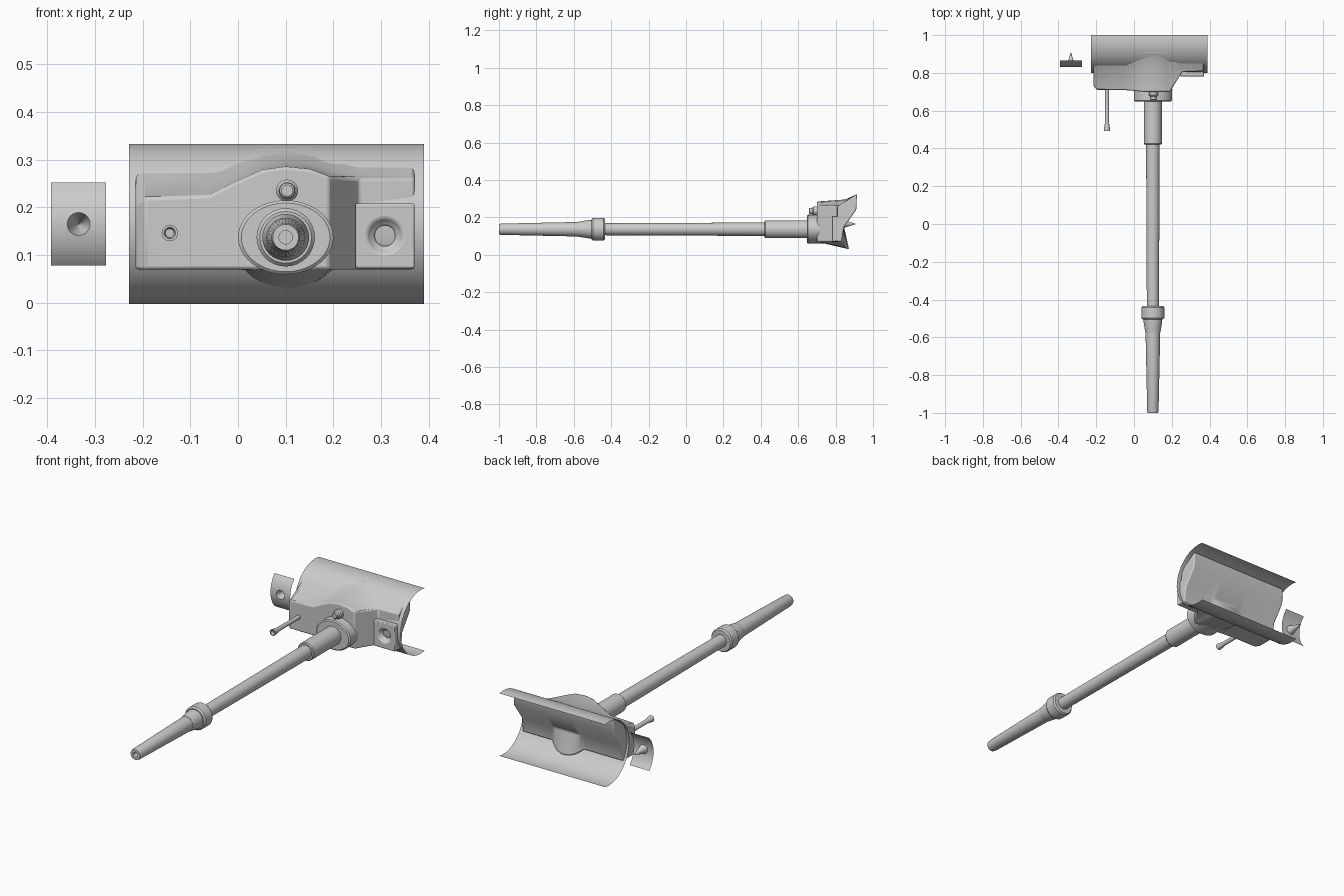
import bpy, bmesh, math

if "Cube" in bpy.data.objects:
    bpy.data.objects.remove(bpy.data.objects["Cube"])

GREY = bpy.data.materials.new("plain_grey")
GREY.diffuse_color = (0.6, 0.6, 0.6, 1)
GREY.use_nodes = True
GREY.node_tree.nodes["Principled BSDF"].inputs["Base Color"].default_value = GREY.diffuse_color


def finish(name, bm, angle=35, bevel=0.0, closed=True):
    bmesh.ops.remove_doubles(bm, verts=bm.verts, dist=1e-5)
    if closed:
        bmesh.ops.recalc_face_normals(bm, faces=bm.faces)
    me = bpy.data.meshes.new(name)
    bm.to_mesh(me)
    bm.free()
    ob = bpy.data.objects.new(name, me)
    bpy.context.collection.objects.link(ob)
    me.materials.append(GREY)
    if bevel:
        m = ob.modifiers.new("soft_edges", 'BEVEL')
        m.width, m.segments, m.limit_method = bevel, 2, 'ANGLE'
        m.angle_limit = math.radians(40)
    bpy.ops.object.select_all(action='DESELECT')
    ob.select_set(True)
    bpy.context.view_layer.objects.active = ob
    bpy.ops.object.shade_smooth_by_angle(angle=math.radians(angle))
    return ob


def bridge(bm, a, b):
    n = len(a)
    for i in range(n):
        bm.faces.new((a[i], a[(i + 1) % n], b[(i + 1) % n], b[i]))


def lathe_y(name, cx, cz, profile, n=32, sx=1.0):
    """Turn (radius, y) points around a line parallel to y."""
    bm = bmesh.new()
    rings = []
    for r, y in profile:
        rings.append([bm.verts.new((cx + sx * r * math.cos(2 * math.pi * i / n), y,
                                    cz + r * math.sin(2 * math.pi * i / n))) for i in range(n)])
    for a, b in zip(rings, rings[1:]):
        bridge(bm, a, b)
    bm.faces.new(rings[0])
    bm.faces.new(rings[-1])
    return finish(name, bm)


def plate_with_hole(name, cx, cz, hx, hz, surf, hole, skirt=None, bevel=0.0):
    """Rectangular plate on y = surf(z); hole lists (radius, y) from rim inward."""
    bm = bmesh.new()
    k = 8
    square = []
    for s in range(4):
        for i in range(k):
            u, v = -1 + 2 * i / k, -1
            for _ in range(s):
                u, v = -v, u
            square.append((u, v))
    unit = [(u / math.hypot(u, v), v / math.hypot(u, v)) for u, v in square]
    rings = []
    if skirt is not None:
        rings.append([bm.verts.new((cx + hx * u, skirt, cz + hz * v)) for u, v in square])
    r0 = hole[0][0]
    steps = 6
    for j in range(steps + 1):
        t = j / steps
        ring = []
        for (u, v), (a, b) in zip(square, unit):
            z = cz + hz * v * (1 - t) + r0 * b * t
            ring.append(bm.verts.new((cx + hx * u * (1 - t) + r0 * a * t, surf(z), z)))
        rings.append(ring)
    for r, y in hole[1:]:
        rings.append([bm.verts.new((cx + r * a, y, cz + r * b)) for a, b in unit])
    for a, b in zip(rings, rings[1:]):
        bridge(bm, a, b)
    bm.faces.new(rings[-1])
    if skirt is not None:
        bm.faces.new(rings[0])
    return finish(name, bm, bevel=bevel, closed=skirt is not None)


# Curved backing sheet, bulging to the front
R, CY, CZ = 0.168, 0.968, 0.165


def sheet_y(z):
    return CY - math.sqrt(max(R * R - (z - CZ) ** 2, 0))


bm = bmesh.new()
half = math.pi - math.acos(0.032 / R)
cols = []
for x in (-0.228, 0.39):
    cols.append([bm.verts.new((x, CY - R * math.cos(half * (i / 24 - 1)),
                               CZ + R * math.sin(half * (i / 24 - 1)))) for i in range(49)])
for i in range(48):
    bm.faces.new((cols[0][i], cols[1][i], cols[1][i + 1], cols[0][i + 1]))
finish("curved_sheet", bm, closed=False)

# Housing lofted along x: (x, front y, front top z, crease z)
keys = [(-0.215, 0.73, 0.20, 0.250), (-0.195, 0.71, 0.22, 0.255), (-0.06, 0.71, 0.225, 0.255),
        (0.0, 0.705, 0.255, 0.275), (0.05, 0.70, 0.278, 0.290), (0.10, 0.70, 0.285, 0.296),
        (0.15, 0.70, 0.28, 0.290), (0.19, 0.70, 0.265, 0.275), (0.255, 0.805, 0.26, 0.266),
        (0.37, 0.81, 0.26, 0.266)]


def section(x):
    for a, b in zip(keys, keys[1:]):
        if a[0] <= x <= b[0]:
            t = (x - a[0]) / (b[0] - a[0])
            yf, zt, zw = (a[i] + (b[i] - a[i]) * t for i in (1, 2, 3))
            break
    q = 1 - ((x - 0.105) / 0.11) ** 2
    zb = min(0.07, 0.12 - 0.09 * math.sqrt(q)) if q > 0 else 0.07
    return [(sheet_y(zb) + 0.004, zb), (yf, 0.07), (yf, zt), (sheet_y(zw) - 0.012, zw),
            (0.914, 0.325), (0.91, 0.24), (0.845, 0.15)]


bm = bmesh.new()
xs = sorted([k[0] for k in keys] + [0.015, 0.03, 0.075, 0.125, 0.17, 0.18, 0.2])
rings = [[bm.verts.new((x, y, z)) for y, z in section(x)] for x in xs]
for a, b in zip(rings, rings[1:]):
    bridge(bm, a, b)
bm.faces.new(rings[0])
bm.faces.new(rings[-1])
finish("housing", bm, bevel=0.006)

# Screw boss with a countersunk hole
plate_with_hole("screw_boss", 0.308, 0.140, 0.062, 0.068, lambda z: 0.78,
                [(0.038, 0.78), (0.026, 0.795), (0.022, 0.797), (0.02, 0.82)],
                skirt=0.828, bevel=0.006)

# Small separate clip with a pointed dimple
plate_with_hole("clip_plate", -0.334, 0.165, 0.0575, 0.087,
                lambda z: 0.956 - math.sqrt(0.126 ** 2 - (z - 0.165) ** 2),
                [(0.024, 0.832), (0.012, 0.871), (0.0003, 0.911)])

# Oval collar at the base of the shaft
lathe_y("oval_collar", 0.1, 0.137,
        [(0.072, 0.648), (0.0775, 0.653), (0.0775, 0.74)], n=48, sx=1.29)

# Long shaft parts
AX, AZ = 0.1, 0.137
lathe_y("shaft_sleeve", AX, AZ, [(0.044, 0.42), (0.048, 0.425), (0.048, 0.66)])
lathe_y("shaft", AX, AZ, [(0.032, -0.46), (0.036, 0.43)])
lathe_y("lock_collar", AX, AZ, [(0.054, -0.505), (0.061, -0.497), (0.061, -0.442), (0.055, -0.434)])
lathe_y("collar_neck", AX, AZ, [(0.040, -0.575), (0.049, -0.52), (0.049, -0.50)])
lathe_y("hollow_tip", AX, AZ, [(0.014, -0.96), (0.014, -1.0), (0.027, -1.0), (0.030, -0.99),
                               (0.039, -0.57), (0.039, -0.50)])

# Round stud above the collar
lathe_y("top_stud", 0.103, 0.235, [(0.012, 0.657), (0.016, 0.66), (0.017, 0.675),
                                   (0.023, 0.682), (0.023, 0.72)], n=24)

# Thin screw on the left side of the housing
lathe_y("thin_screw", -0.143, 0.146, [(0.009, 0.51), (0.012, 0.493), (0.017, 0.493), (0.016, 0.505),
                                      (0.011, 0.535), (0.011, 0.72)], n=20)
